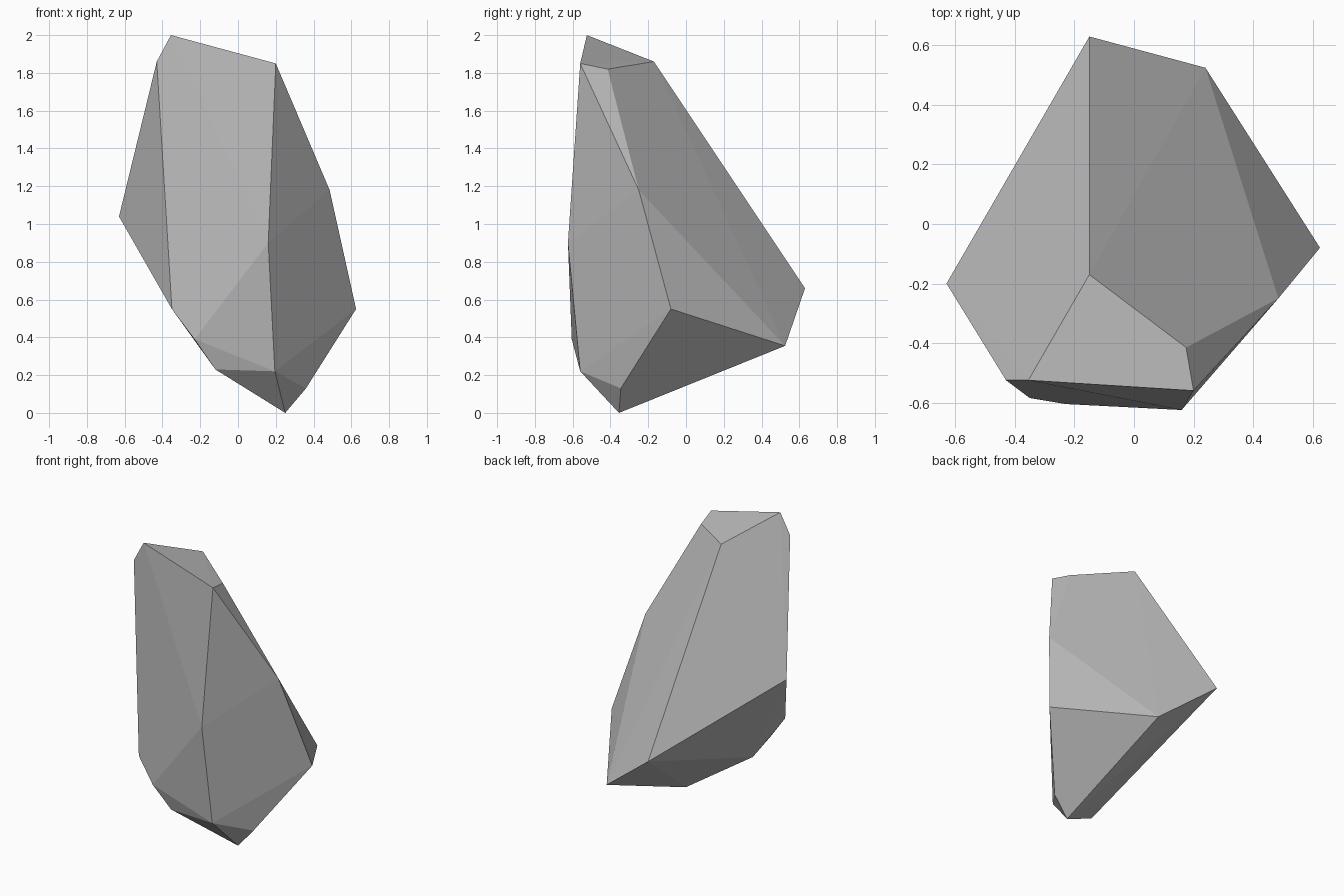
import bpy
import bmesh

# Remove the default cube if present
cube = bpy.data.objects.get("Cube")
if cube:
    bpy.data.objects.remove(cube, do_unlink=True)


def flat_material(name, colour):
    mat = bpy.data.materials.new(name)
    mat.use_nodes = True
    mat.diffuse_color = colour
    mat.node_tree.nodes["Principled BSDF"].inputs["Base Color"].default_value = colour
    return mat


def faceted_stone(name, corners, material):
    """Wrap a convex, flat-faced stone around its corner points."""
    bm = bmesh.new()
    for corner in corners:
        bm.verts.new(corner)
    hull = bmesh.ops.convex_hull(bm, input=bm.verts[:])
    unused = [v for v in hull["geom_interior"] if isinstance(v, bmesh.types.BMVert)]
    if unused:
        bmesh.ops.delete(bm, geom=unused, context="VERTS")
    # Merge nearly coplanar triangles into clean facets
    bmesh.ops.dissolve_limit(bm, angle_limit=0.02, verts=bm.verts[:], edges=bm.edges[:])
    bmesh.ops.recalc_face_normals(bm, faces=bm.faces[:])
    for face in bm.faces:
        face.smooth = False
    mesh = bpy.data.meshes.new(name)
    bm.to_mesh(mesh)
    bm.free()
    mesh.materials.append(material)
    obj = bpy.data.objects.new(name, mesh)
    bpy.context.collection.objects.link(obj)
    return obj


# Corners of the slanted crown
crown = [(-.355, -.525, 2), (-.43, -.525, 1.86), (.2, -.56, 1.85),
         (-.15, -.17, 1.86), (.175, -.415, 1.82)]

# Corners around the widest part
waist = [(.485, -.25, 1.18), (.625, -.08, .55), (-.63, -.2, 1.04),
         (.16, -.625, .9), (-.35, -.585, .55), (-.15, .63, .66)]

# Corners of the tapered underside
foot = [(-.23, -.605, .39), (-.12, -.56, .23), (.195, -.56, .22),
        (.36, -.345, .13), (.25, -.355, 0), (.24, .525, .355)]

stone_grey = flat_material("stone_grey", (.5, .5, .5, 1))
faceted_stone("rock", crown + waist + foot, stone_grey)
